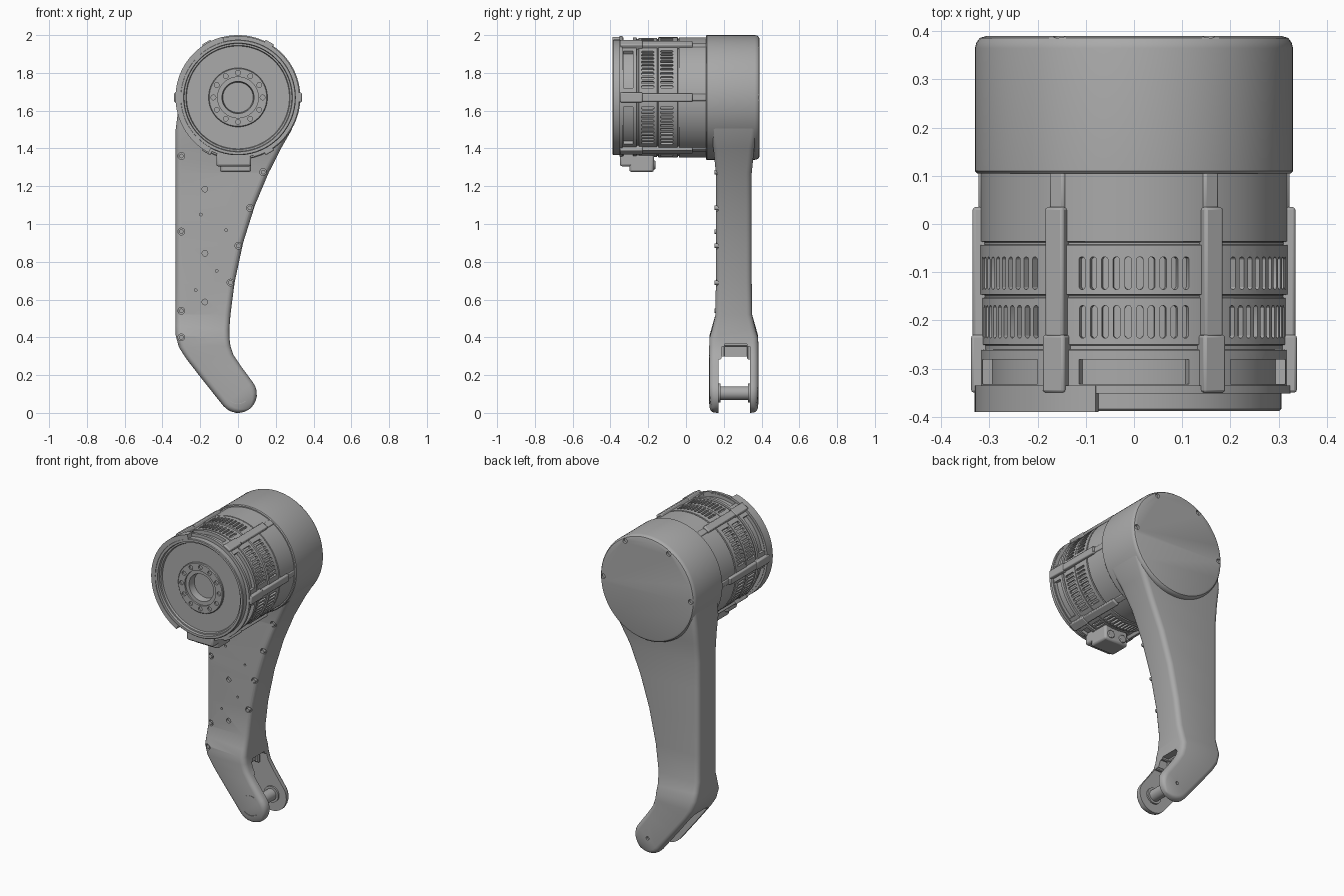
import bpy, bmesh
from math import sin, cos, pi, radians, hypot
from mathutils import Matrix, Vector

if "Cube" in bpy.data.objects:
    bpy.data.objects.remove(bpy.data.objects["Cube"])

AXIS_Z = 1.67
grey = bpy.data.materials.new("machined grey")
grey.use_nodes = True
grey.diffuse_color = (0.4, 0.4, 0.4, 1)
grey.node_tree.nodes["Principled BSDF"].inputs["Base Color"].default_value = (0.4, 0.4, 0.4, 1)
parts = []


def finish(name, bm, bevel=0):
    bmesh.ops.recalc_face_normals(bm, faces=bm.faces)
    mesh = bpy.data.meshes.new(name)
    bm.to_mesh(mesh)
    bm.free()
    mesh.materials.append(grey)
    ob = bpy.data.objects.new(name, mesh)
    bpy.context.collection.objects.link(ob)
    if bevel:
        mod = ob.modifiers.new("bevel", 'BEVEL')
        mod.width, mod.segments = bevel, 2
    parts.append(ob)
    return ob


def cut(ob, bm):
    """Subtract a bmesh from an object and bake the result."""
    cutter = finish("cutter", bm)
    parts.remove(cutter)
    cutter.hide_render = True
    mod = ob.modifiers.new("cut", 'BOOLEAN')
    mod.object, mod.solver = cutter, 'EXACT'
    deps = bpy.context.evaluated_depsgraph_get()
    mesh = bpy.data.meshes.new_from_object(ob.evaluated_get(deps))
    ob.modifiers.clear()
    ob.data = mesh
    bpy.data.objects.remove(cutter)


def polar(r, a, y):
    return Vector((r * cos(a), y, AXIS_Z + r * sin(a)))


def skin(bm, loops, closed=False):
    """Join equal rings of points with quads, capping the ends."""
    rings = [[bm.verts.new(p) for p in loop] for loop in loops]
    n = len(rings[0])
    for a, b in zip(rings, rings[1:] + (rings[:1] if closed else [])):
        for i in range(n):
            bm.faces.new((a[i], a[(i + 1) % n], b[(i + 1) % n], b[i]))
    if not closed:
        bm.faces.new(rings[0])
        bm.faces.new(rings[-1])


def lathe(bm, profile, steps=96):
    """Solid of revolution about the motor axis, from (radius, y) pairs."""
    skin(bm, [[polar(r, 2 * pi * i / steps, y) for i in range(steps)] for r, y in profile])


def arc(bm, r0, r1, y0, y1, a0, a1, steps=12):
    angles = [radians(a0 + (a1 - a0) * i / steps) for i in range(steps + 1)]
    skin(bm, [[polar(r0, a, y0), polar(r1, a, y0), polar(r1, a, y1), polar(r0, a, y1)]
              for a in angles])


def box(bm, x0, x1, y0, y1, z0, z1):
    skin(bm, [[(x0, y0, z), (x1, y0, z), (x1, y1, z), (x0, y1, z)] for z in (z0, z1)])


def rod(bm, x, z, r, y0, y1, steps=20):
    skin(bm, [[(x + r * cos(2 * pi * i / steps), y, z + r * sin(2 * pi * i / steps))
               for i in range(steps)] for y in (y0, y1)])


# Gear housing cup, with screw recesses around its back rim
bm = bmesh.new()
lathe(bm, [(0.325, 0.105), (0.33, 0.11), (0.33, 0.365), (0.327, 0.377), (0.32, 0.386), (0.308, 0.39)])
housing = finish("gear_housing", bm)
bm = bmesh.new()
for deg in (0, 60, 120, 180):
    p = polar(0.304, radians(deg), 0)
    rod(bm, p.x, p.z, 0.015, 0.375, 0.42)
cut(housing, bm)

# Motor body: hub, front disc, rim and grooved stages
bm = bmesh.new()
lathe(bm, [(0.08, -0.32), (0.085, -0.365), (0.108, -0.365), (0.108, -0.376), (0.152, -0.376),
           (0.156, -0.372), (0.156, -0.362), (0.272, -0.362), (0.276, -0.374), (0.285, -0.374),
           (0.288, -0.388), (0.302, -0.388), (0.306, -0.384), (0.306, -0.35), (0.318, -0.35),
           (0.318, -0.262), (0.309, -0.26), (0.309, -0.252), (0.315, -0.25), (0.315, -0.154),
           (0.31, -0.152), (0.31, -0.148), (0.319, -0.146), (0.319, -0.044), (0.311, -0.043),
           (0.311, -0.038), (0.318, -0.036), (0.318, 0.12)])
motor = finish("motor_body", bm)

# Vent slots, windows and hub bolt holes
bm = bmesh.new()
for sector in range(6):
    mid = 30 + 60 * sector
    for y_mid in (-0.102, -0.203):
        for k in range(10):
            a = radians(mid + (k - 4.5) * 4.4)
            side = Vector((-sin(a), 0, cos(a)))
            outline = []
            for j in range(12):
                t = 2 * pi * (j + 0.5) / 12
                y = y_mid + 0.007 * sin(t) + (0.027 if sin(t) > 0 else -0.027)
                outline.append((0.007 * cos(t), y))
            skin(bm, [[polar(r, a, y) + side * w for w, y in outline] for r in (0.302, 0.34)])
    arc(bm, 0.297, 0.35, -0.332, -0.281, mid - 21, mid + 21)
for k in range(12):
    p = polar(0.13, 2 * pi * k / 12, 0)
    rod(bm, p.x, p.z, 0.013, -0.40, -0.366, 14)
cut(motor, bm)

# Six clamp ribs along the motor
for k in range(6):
    bm = bmesh.new()
    for y0, y1, r, w in ((-0.35, -0.23, 0.338, 0.052), (-0.235, 0.035, 0.335, 0.044),
                         (0.03, 0.11, 0.323, 0.036)):
        box(bm, 0.29, r, y0, y1, -w / 2, w / 2)
    bm.transform(Matrix.Translation((0, 0, AXIS_Z)) @ Matrix.Rotation(-pi / 3 * k, 4, 'Y'))
    finish("clamp_rib", bm, 0.006)

# Raised rim segment on the front
bm = bmesh.new()
arc(bm, 0.303, 0.331, -0.39, -0.335, 104, 242, 48)
arc(bm, 0.30, 0.325, -0.352, -0.335, 285, 464, 60)
finish("front_rim", bm)

# Cable connector below the motor
bm = bmesh.new()
box(bm, -0.115, 0.07, -0.35, -0.25, 1.305, 1.38)
box(bm, -0.095, 0.07, -0.30, -0.17, 1.275, 1.37)
finish("cable_connector", bm, 0.012)
bm = bmesh.new()
for x in (-0.055, 0.03):
    rod(bm, x, 1.312, 0.024, -0.2, -0.162)
finish("connector_plugs", bm, 0.004)

# Leg: rounded sections of (left x, left z, right x, right z, half depth)
sections = [(-0.315, 1.62, 0.315, 1.62, 0.13), (-0.33, 1.5, 0.285, 1.5, 0.125),
            (-0.33, 1.4, 0.228, 1.4, 0.108), (-0.33, 1.27, 0.162, 1.27, 0.095),
            (-0.33, 1.1, 0.09, 1.1, 0.095), (-0.33, 0.9, 0.027, 0.9, 0.095),
            (-0.33, 0.69, -0.018, 0.69, 0.095), (-0.33, 0.52, -0.04, 0.52, 0.097),
            (-0.33, 0.46, -0.046, 0.44, 0.115), (-0.33, 0.41, -0.045, 0.395, 0.129),
            (-0.313, 0.348, -0.04, 0.355, 0.13), (-0.275, 0.288, -0.025, 0.308, 0.13),
            (-0.19, 0.178, 0.015, 0.248, 0.13)]
along, across = Vector((0.62, 0, -0.785)), Vector((0.785, 0, 0.62))
for deg in (0, 15, 30, 45, 58, 70, 80, 87):
    a = radians(deg)
    c = Vector((0, 0, 0.1)) + along * 0.1 * sin(a)
    l, r = c - across * 0.1 * cos(a), c + across * 0.1 * cos(a)
    sections.append((l.x, l.z, r.x, r.z, 0.13 - 0.02 * (1 - cos(a))))
loops = []
for xl, zl, xr, zr, h in sections:
    left, right = Vector((xl, 0, zl)), Vector((xr, 0, zr))
    half = (right - left).length / 2
    unit, mid = (right - left).normalized(), (left + right) / 2
    rad = min(0.03, half * 0.8)
    loop = []
    for sx, sy, start in ((1, 1, 0), (-1, 1, 90), (-1, -1, 180), (1, -1, 270)):
        for step in range(5):
            t = radians(start + step * 22.5)
            p = mid + unit * (sx * (half - rad) + rad * cos(t))
            p.y = 0.253 + sy * (h - 0.03) + 0.03 * sin(t)
            loop.append(p)
    loops.append(loop)
bm = bmesh.new()
skin(bm, loops)
leg = finish("leg", bm)

# Fork slot, side pocket and cable notch
for size in ((-0.5, 0.3, 0.172, 0.338, -0.1, 0.298), (-0.1, 0.2, 0.19, 0.338, 0.2, 0.366),
             (-0.09, 0.2, 0.175, 0.225, 0.25, 0.43)):
    bm = bmesh.new()
    box(bm, *size)
    bmesh.ops.bevel(bm, geom=bm.edges[:], offset=0.015, segments=3, affect='EDGES')
    cut(leg, bm)

# Screw and dowel holes in the leg face
screws = [(-0.30, z) for z in (1.36, 0.96, 0.54, 0.40)]
screws += [(0.133, 1.275), (0.063, 1.085), (0.002, 0.885), (-0.04, 0.69)]
dowels = [(-0.175, z) for z in (1.185, 0.845, 0.587)]
pins = [(-0.197, 1.05), (-0.063, 0.967), (-0.113, 0.752), (-0.224, 0.65)]
bm = bmesh.new()
for holes, r in ((screws, 0.018), (dowels, 0.015), (pins, 0.007)):
    for x, z in holes:
        rod(bm, x, z, r, 0.05, 0.172)
rod(bm, 0, 0.1, 0.01, 0.37, 0.42)
cut(leg, bm)
bm = bmesh.new()
for x, z in screws:
    rod(bm, x, z, 0.012, 0.152 if z > 0.45 else 0.13, 0.19)
finish("leg_screws", bm)

# Fork pin with collars, and the arc marks on its front cover
bm = bmesh.new()
rod(bm, 0, 0.105, 0.036, 0.16, 0.35, 32)
finish("fork_pin", bm)
bm = bmesh.new()
for y in (0.165, 0.328):
    rod(bm, 0, 0.105, 0.05, y, y + 0.017, 32)
finish("pin_collars", bm)
bm = bmesh.new()
for a0 in (50, 230):
    arc(bm, 0.06, 0.064, 0.121, 0.13, a0, a0 + 80)
bm.transform(Matrix.Translation((0, 0, 0.11 - AXIS_Z)))
finish("cover_marks", bm)

# Smooth shading with sharp edges kept
bpy.ops.object.select_all(action='DESELECT')
for ob in parts:
    ob.select_set(True)
bpy.context.view_layer.objects.active = leg
bpy.ops.object.shade_smooth_by_angle(angle=radians(30))
